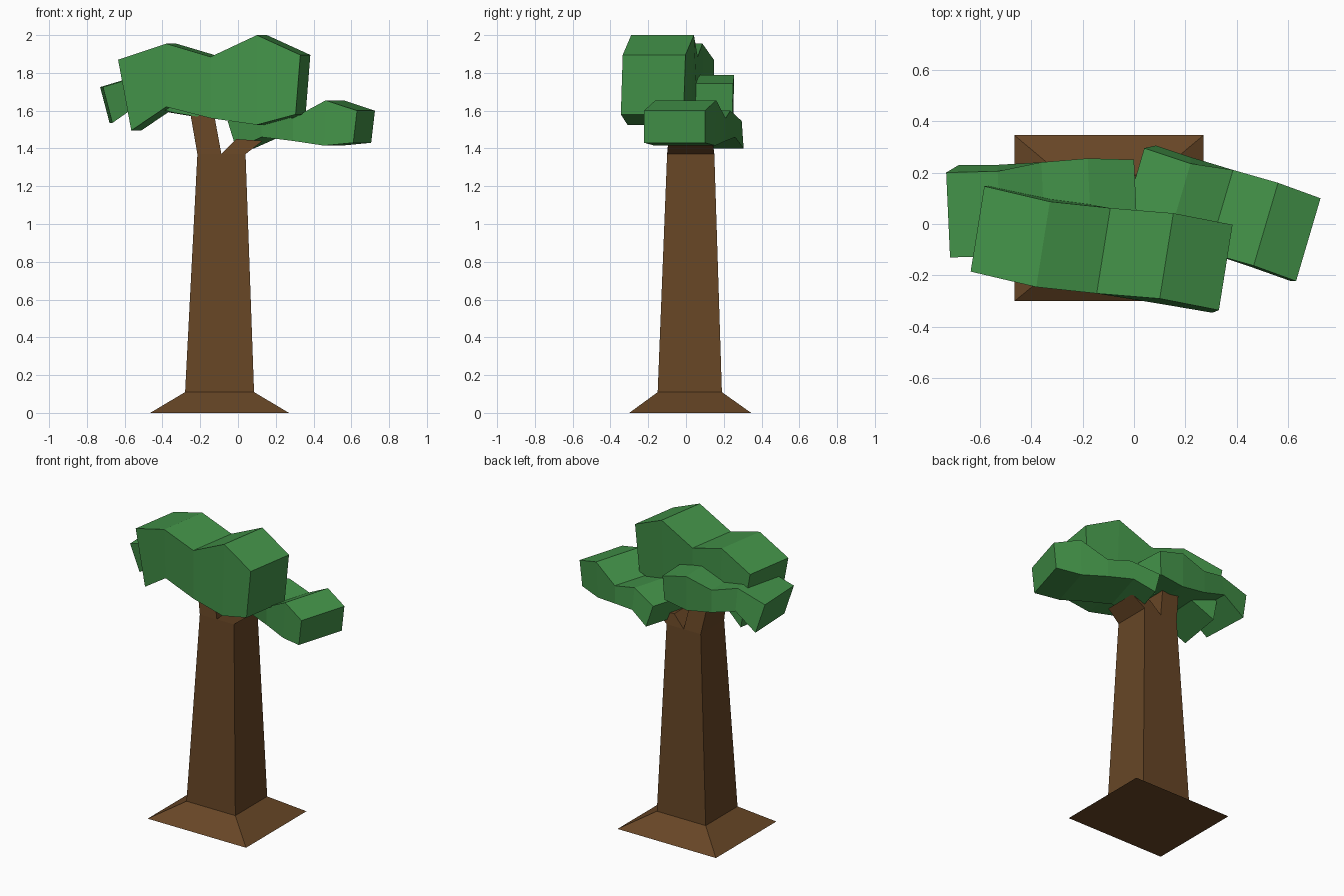
import bpy, bmesh
from mathutils import Vector

if "Cube" in bpy.data.objects:
    bpy.data.objects.remove(bpy.data.objects["Cube"])


def material(name, rgb):
    m = bpy.data.materials.new(name)
    m.diffuse_color = (*rgb, 1)
    m.use_nodes = True
    m.node_tree.nodes["Principled BSDF"].inputs["Base Color"].default_value = m.diffuse_color
    return m


bark = material("brown bark", (0.136, 0.061, 0.019))
leaf = material("leaf green", (0.056, 0.29, 0.066))


def loft(name, rings, mat):
    """Join rings of equal length into a closed flat-faced solid."""
    bm = bmesh.new()
    loops = [[bm.verts.new(p) for p in r] for r in rings]
    for a, b in zip(loops, loops[1:]):
        for i in range(len(a)):
            j = (i + 1) % len(a)
            bm.faces.new((a[i], a[j], b[j], b[i]))
    bm.faces.new(loops[0])
    bm.faces.new(loops[-1])
    bmesh.ops.recalc_face_normals(bm, faces=bm.faces)
    me = bpy.data.meshes.new(name)
    bm.to_mesh(me)
    bm.free()
    me.materials.append(mat)
    ob = bpy.data.objects.new(name, me)
    bpy.context.collection.objects.link(ob)
    return ob


def rect(x0, x1, y0, y1, z0, z1=None):
    """Rectangle ring; z may differ between the left and right side."""
    z1 = z0 if z1 is None else z1
    return [(x0, y0, z0), (x1, y0, z1), (x1, y1, z1), (x0, y1, z0)]


def foliage(name, top, bottom, depth):
    """Wavy slab: a top and bottom edge line swept along a depth vector."""
    d = Vector((*depth, 0))
    rings = []
    for t, b in zip(top, bottom):
        t, b = Vector(t), Vector(b)
        rings.append([t, b, b + d, t + d])
    return loft(name, rings, leaf)


# Trunk with flared foot
loft("trunk", [rect(-0.465, 0.27, -0.30, 0.345, 0),
               rect(-0.28, 0.085, -0.15, 0.19, 0.11),
               rect(-0.215, 0.04, -0.10, 0.15, 1.37)], bark)

# Forked branches
loft("left_branch", [rect(-0.215, -0.088, -0.10, 0.15, 1.37),
                     rect(-0.255, -0.13, -0.08, 0.12, 1.60)], bark)
loft("right_branch", [rect(-0.088, 0.04, -0.10, 0.15, 1.37),
                      rect(-0.01, 0.13, -0.09, 0.14, 1.45, 1.44)], bark)

# Tall front foliage (front edge swept backwards)
foliage("front_foliage",
        [(-0.635, -0.185, 1.87), (-0.38, -0.245, 1.955), (-0.145, -0.27, 1.885),
         (0.10, -0.29, 2.0), (0.33, -0.335, 1.895)],
        [(-0.565, -0.185, 1.495), (-0.38, -0.23, 1.62), (-0.145, -0.27, 1.56),
         (0.10, -0.31, 1.525), (0.305, -0.345, 1.58)],
        (0.053, 0.332))

# Low right foliage (back edge swept forwards)
foliage("right_foliage",
        [(0.04, 0.295, 1.545), (0.22, 0.235, 1.60), (0.385, 0.21, 1.56),
         (0.56, 0.16, 1.655), (0.725, 0.10, 1.60)],
        [(0.085, 0.305, 1.40), (0.22, 0.26, 1.46), (0.385, 0.21, 1.44),
         (0.55, 0.155, 1.415), (0.705, 0.10, 1.43)],
        (-0.095, -0.322))

# Rear left foliage (back edge swept forwards)
foliage("rear_left_foliage",
        [(-0.73, 0.20, 1.725), (-0.53, 0.205, 1.785), (-0.36, 0.24, 1.74),
         (-0.18, 0.255, 1.79), (0.0, 0.25, 1.745)],
        [(-0.68, 0.23, 1.535), (-0.53, 0.23, 1.64), (-0.36, 0.24, 1.59),
         (-0.18, 0.25, 1.56), (-0.01, 0.245, 1.585)],
        (0.015, -0.33))
